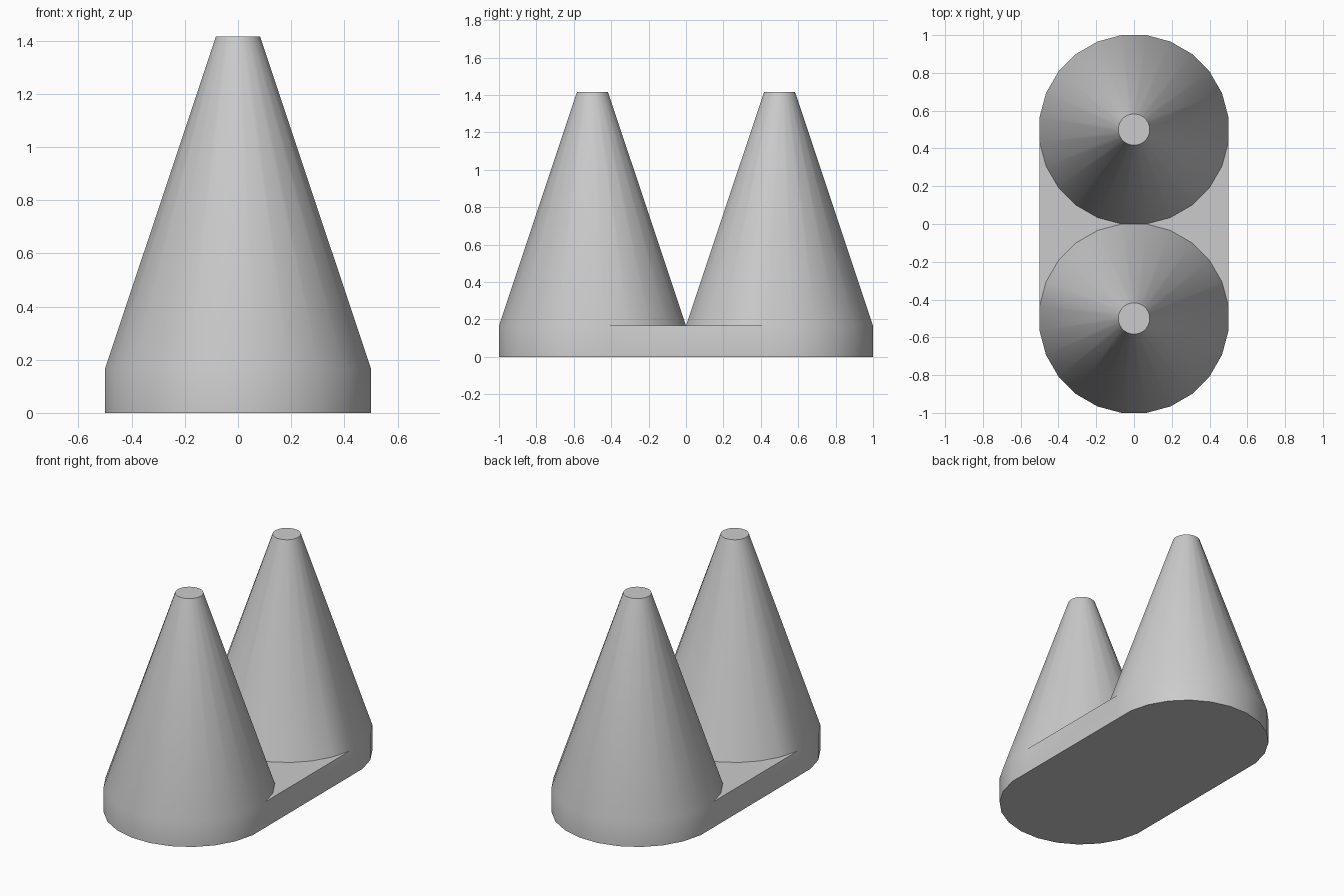
import bpy, bmesh, math

if "Cube" in bpy.data.objects:
    bpy.data.objects.remove(bpy.data.objects["Cube"])

SIDES = 24
STEP = 2 * math.pi / SIDES
DECK = 1 / 6            # height of the base slab
TOP = 17 / 12           # height of the cone tips
R_BASE = 0.5 / math.cos(STEP / 2)
R_TOP = 1 / 12
CENTRE = 0.5            # cone offset along y

bm = bmesh.new()


def ring(cy, r, z, sign):
    """Circle of points with flat facets facing the axes; sign mirrors it along y."""
    return [bm.verts.new((r * math.cos((i + 0.5) * STEP),
                          sign * (cy + r * math.sin((i + 0.5) * STEP)), z))
            for i in range(SIDES)]


floor_halves, deck_rings = [], []
for sign in (1, -1):
    low = ring(CENTRE, R_BASE, DECK, sign)
    high = ring(CENTRE, R_TOP, TOP, sign)
    # Cone sides and flat tip
    for i in range(SIDES):
        j = (i + 1) % SIDES
        bm.faces.new((low[i], low[j], high[j], high[i]))
    bm.faces.new(high)
    # Rounded end wall of the base, including the facets facing sideways
    outer = list(range(-1, SIDES // 2 + 1))
    foot = [bm.verts.new((low[i].co.x, low[i].co.y, 0)) for i in outer]
    for k in range(len(outer) - 1):
        bm.faces.new((foot[k], foot[k + 1], low[outer[k + 1]], low[outer[k]]))
    floor_halves.append(foot)
    deck_rings.append(low)

# Straight side walls and underside
a, b = floor_halves
ra, rb = deck_rings
bm.faces.new((b[0], a[0], ra[-1], rb[-1]))
bm.faces.new((a[-1], b[-1], rb[SIDES // 2], ra[SIDES // 2]))
bm.faces.new(a + b[::-1])

# Deck strips between the two cones
q = SIDES // 4
for first, last in ((SIDES // 2, SIDES // 2 + q - 1), (SIDES // 2 + q, SIDES - 1)):
    for i in range(first, last):
        bm.faces.new((ra[i], ra[i + 1], rb[i + 1], rb[i]))

bmesh.ops.remove_doubles(bm, verts=bm.verts, dist=1e-4)
bmesh.ops.recalc_face_normals(bm, faces=bm.faces)

mesh = bpy.data.meshes.new("twin_cone_base")
bm.to_mesh(mesh)
bm.free()
body = bpy.data.objects.new("twin_cone_base", mesh)
bpy.context.collection.objects.link(body)

# Plain grey finish
grey = bpy.data.materials.new("light grey")
grey.diffuse_color = (0.6, 0.6, 0.6, 1)
grey.use_nodes = True
grey.node_tree.nodes["Principled BSDF"].inputs["Base Color"].default_value = grey.diffuse_color
mesh.materials.append(grey)

bpy.context.view_layer.objects.active = body
body.select_set(True)
bpy.ops.object.shade_smooth_by_angle(angle=math.radians(30))
